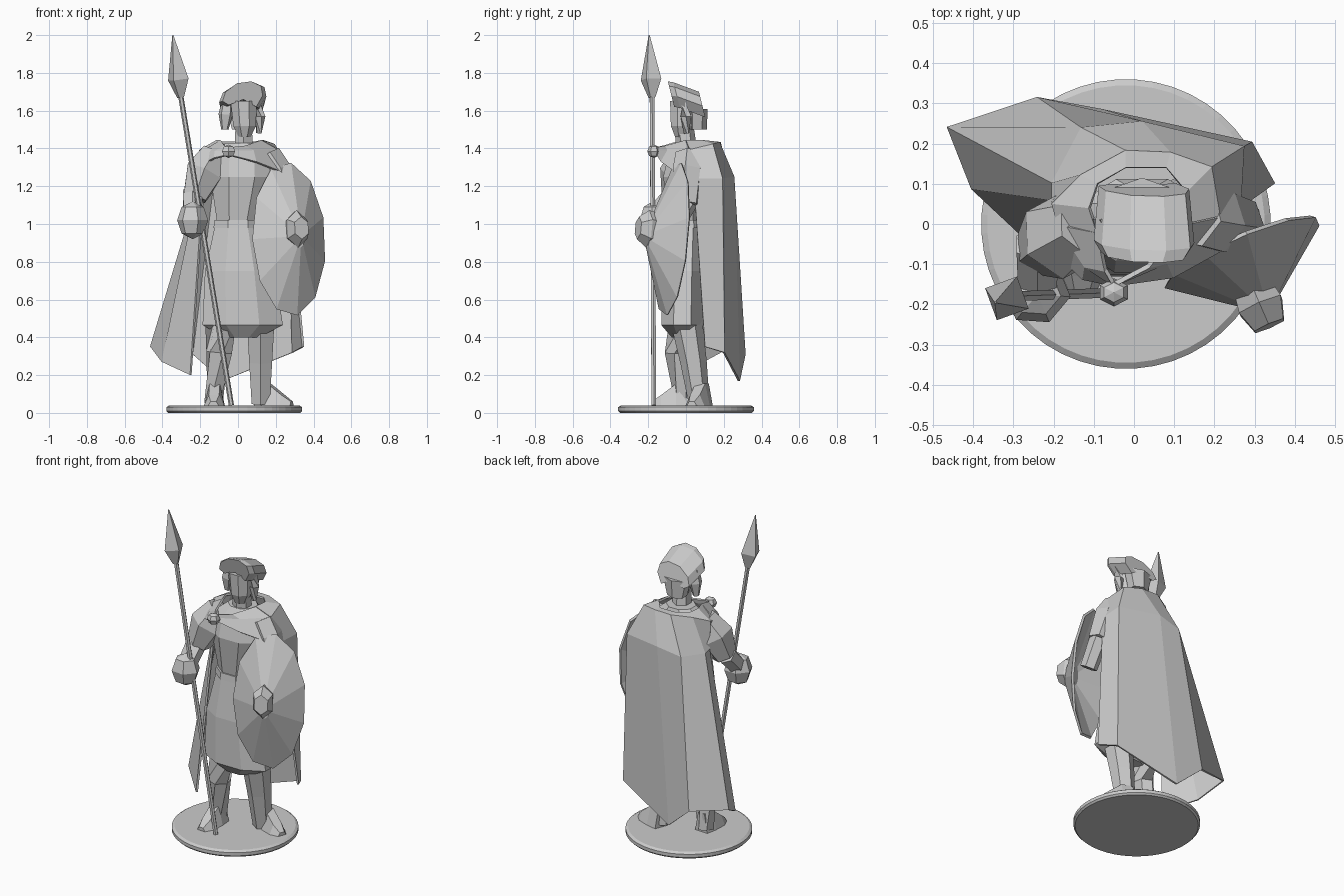
import bpy, bmesh, math
from mathutils import Vector, Matrix

if "Cube" in bpy.data.objects:
    bpy.data.objects.remove(bpy.data.objects["Cube"])

grey = bpy.data.materials.new("light grey")
grey.use_nodes = True
colour = (0.6, 0.6, 0.6, 1)
grey.diffuse_color = colour
grey.node_tree.nodes["Principled BSDF"].inputs["Base Color"].default_value = colour


def finish(name, bm):
    bmesh.ops.recalc_face_normals(bm, faces=bm.faces)
    mesh = bpy.data.meshes.new(name)
    bm.to_mesh(mesh)
    bm.free()
    mesh.materials.append(grey)
    obj = bpy.data.objects.new(name, mesh)
    bpy.context.collection.objects.link(obj)
    return obj


def loft(name, rings, closed=True, caps=True):
    """Skin a list of equally long point rows."""
    bm = bmesh.new()
    rows = [[bm.verts.new(p) for p in ring] for ring in rings]
    count = len(rows[0])
    for low, high in zip(rows, rows[1:]):
        for i in range(count if closed else count - 1):
            j = (i + 1) % count
            bm.faces.new((low[i], low[j], high[j], high[i]))
    if caps:
        bm.faces.new(rows[0])
        bm.faces.new(rows[-1])
    return finish(name, bm)


def oval(x, y, z, rx, ry, sides, turn=0.5):
    angles = [math.tau * (i + turn) / sides for i in range(sides)]
    return [(x + rx * math.cos(a), y + ry * math.sin(a), z) for a in angles]


def stack(name, sections, sides=8):
    return loft(name, [oval(*section, sides) for section in sections])


def limb(name, path, radii, sides=6):
    """Faceted tube along a path with a radius at every point."""
    points = [Vector(p) for p in path]
    rings = []
    for i, point in enumerate(points):
        along = points[min(i + 1, len(points) - 1)] - points[max(i - 1, 0)]
        turn = along.to_track_quat("Z", "Y")
        rings.append([point + turn @ Vector(p) for p in oval(0, 0, 0, radii[i], radii[i], sides)])
    return loft(name, rings)


def sheet(name, rows, thickness=0.012):
    obj = loft(name, rows, closed=False, caps=False)
    solid = obj.modifiers.new("thickness", "SOLIDIFY")
    solid.thickness = thickness
    solid.offset = 0
    return obj


def knob(name, centre, size, turn=0):
    bm = bmesh.new()
    bmesh.ops.create_uvsphere(bm, u_segments=6, v_segments=4, radius=1)
    bm.transform(Matrix.Translation(centre) @ Matrix.Rotation(turn, 4, "Z") @ Matrix.Diagonal((*size, 1)))
    return finish(name, bm)


# Round base
rim = [(0, 0.35), (0.01, 0.36), (0.03, 0.36), (0.04, 0.345)]
loft("base", [oval(-0.02, 0, z, r, r, 48) for z, r in rim])

# Tunic skirt, belt and chest
stack("skirt", [(0.02, -0.02, 0.4, 0.1, 0.06), (0.025, -0.02, 0.465, 0.23, 0.12),
                (0.01, -0.015, 0.75, 0.2, 0.12), (0, 0, 1, 0.13, 0.1)])
stack("belt", [(0, 0, 0.98, 0.14, 0.11), (0, 0, 1.02, 0.135, 0.105)])
stack("chest", [(0, 0, 1.01, 0.12, 0.095), (0.02, -0.01, 1.25, 0.18, 0.12),
                (0.02, 0.01, 1.37, 0.17, 0.11), (0.02, 0.02, 1.43, 0.09, 0.08)])
stack("neck", [(0.03, 0, 1.42, 0.055, 0.055), (0.03, -0.01, 1.52, 0.05, 0.05)], 6)

# Legs and pointed shoes
limb("left_leg", [(0.12, 0, 0.5), (0.12, 0.04, 0.27), (0.12, 0.07, 0.05)], [0.085, 0.07, 0.055])
limb("right_leg", [(-0.09, -0.02, 0.5), (-0.1, -0.045, 0.32), (-0.13, -0.01, 0.05)], [0.085, 0.07, 0.05])


def shoe(name, heel, toe):
    heel, toe = Vector(heel), Vector(toe)
    side = (toe - heel).cross(Vector((0, 0, 1))).normalized()
    rings = []
    for along, width, height in ((0, 0.045, 0.12), (0.35, 0.055, 0.12), (0.75, 0.055, 0.06), (1, 0.03, 0.025)):
        mid = heel.lerp(toe, along)
        top = Vector((0, 0, height))
        rings.append([mid - side * width, mid + side * width,
                      mid + side * width * 0.5 + top, mid - side * width * 0.5 + top])
    loft(name, rings)


shoe("left_shoe", (0.1, 0.1, 0.035), (0.285, 0.03, 0.035))
shoe("right_shoe", (-0.12, 0.02, 0.035), (-0.13, -0.18, 0.035))

# Arms with wide sleeves
limb("right_sleeve", [(-0.12, 0, 1.37), (-0.18, -0.03, 1.27), (-0.23, -0.06, 1.14)], [0.08, 0.11, 0.07])
limb("right_forearm", [(-0.24, -0.05, 1.16), (-0.24, -0.16, 1.05)], [0.06, 0.055])
knob("right_fist", (-0.24, -0.175, 1.02), (0.085, 0.075, 0.1), 0.4)
limb("left_sleeve", [(0.15, 0.02, 1.36), (0.2, 0.01, 1.28), (0.26, 0, 1.1)], [0.08, 0.085, 0.07])
limb("left_forearm", [(0.265, 0.01, 1.12), (0.27, -0.08, 0.96)], [0.055, 0.05])

# Spear
limb("spear_shaft", [(-0.035, -0.17, 0.04), (-0.31, -0.18, 1.72)], [0.014, 0.014])
limb("spear_head", [(-0.304, -0.18, 1.67), (-0.316, -0.185, 1.765), (-0.345, -0.195, 2)], [0.02, 0.06, 0.003], 4)

# Oval shield, domed along its facing direction and leaning back, with a boss
facing = (Matrix.Translation((0.27, -0.075, 0.92)) @ Matrix.Rotation(0.41, 4, "Z")
          @ Matrix.Rotation(math.pi / 2 - 0.1, 4, "X"))


def disc_stack(name, sections, sides, shift):
    rings = [[facing @ (Vector(p) + Vector(shift)) for p in oval(0, 0, *section, sides)] for section in sections]
    return loft(name, rings)


disc_stack("shield", [(0.1, 0.02, 0.04), (-0.01, 0.2, 0.4), (0, 0.212, 0.41), (0.14, 0.03, 0.06)], 11, (0, 0, 0))
disc_stack("shield_boss", [(0.09, 0.055, 0.09), (0.14, 0.065, 0.1), (0.195, 0.045, 0.06)], 6, (-0.01, 0.04, 0))

# Long cloak hanging from the shoulders and swept to the right
sheet("cloak", [
    [(0.12, 0, 1.44), (0.13, 0.08, 1.44), (0.08, 0.14, 1.43), (-0.02, 0.14, 1.43),
     (-0.09, 0.1, 1.43), (-0.11, 0.04, 1.44), (-0.09, -0.02, 1.44)],
    [(0.21, 0.02, 1.39), (0.19, 0.14, 1.42), (0.09, 0.175, 1.43), (-0.02, 0.18, 1.43),
     (-0.13, 0.12, 1.42), (-0.2, 0.05, 1.39), (-0.18, -0.02, 1.37)],
    [(0.26, 0.04, 1.24), (0.27, 0.19, 1.24), (0.02, 0.25, 1.25), (-0.13, 0.235, 1.22),
     (-0.2, 0.1, 1.21), (-0.2, 0.06, 1.22), (-0.18, 0.02, 1.23)],
    [(0.345, 0.1, 0.35), (0.29, 0.2, 0.32), (-0.08, 0.28, 0.17), (-0.24, 0.31, 0.31),
     (-0.46, 0.24, 0.35), (-0.4, 0.09, 0.27), (-0.25, -0.05, 0.2)]])

# Cloak front, gathered at the brooch
brooch = Vector((-0.05, -0.16, 1.385))
for name, neck, shoulder, edge in (
        ("left_drape", (0.12, 0, 1.44), (0.21, 0.02, 1.39), (0.24, -0.05, 1.27)),
        ("right_drape", (-0.09, -0.02, 1.44), (-0.19, 0, 1.38), (-0.2, -0.06, 1.31))):
    middles = [Vector(p).lerp(brooch, 0.5) + Vector((0, -0.025, 0)) for p in (neck, shoulder, edge)]
    tips = [brooch + Vector((0, 0.01, lift)) for lift in (0.02, 0, -0.02)]
    sheet(name, [[neck, shoulder, edge], middles, tips])
knob("brooch", brooch + Vector((0, -0.01, 0)), (0.04, 0.035, 0.035))

# Head with side locks and a bun of hair
stack("head", [(0.035, -0.025, 1.46, 0.035, 0.035), (0.035, -0.02, 1.52, 0.065, 0.065),
               (0.03, -0.015, 1.65, 0.075, 0.075)])
limb("right_lock", [(-0.055, 0, 1.66), (-0.065, 0, 1.58), (-0.07, 0, 1.5)], [0.03, 0.04, 0.02], 5)
limb("left_lock", [(0.11, 0, 1.66), (0.115, 0, 1.57), (0.11, 0, 1.48)], [0.035, 0.03, 0.015], 5)
stack("hair_bun", [(0.02, 0.06, 1.5, 0.06, 0.05), (0.02, 0.06, 1.61, 0.09, 0.055)], 6)

# Soft cap, a front outline swept backwards and down
outline = [(-0.1, 1.65), (-0.08, 1.7), (-0.01, 1.745), (0.08, 1.755), (0.14, 1.73),
           (0.15, 1.68), (0.11, 1.62), (0.03, 1.66), (-0.06, 1.63)]
loft("cap", [[(0.02 + (x - 0.02) * scale, y + (1.69 - z) * 0.25, z - drop) for x, z in outline]
             for y, scale, drop in ((-0.08, 0.85, 0), (-0.05, 1, 0.005), (0.085, 0.9, 0.055))])
